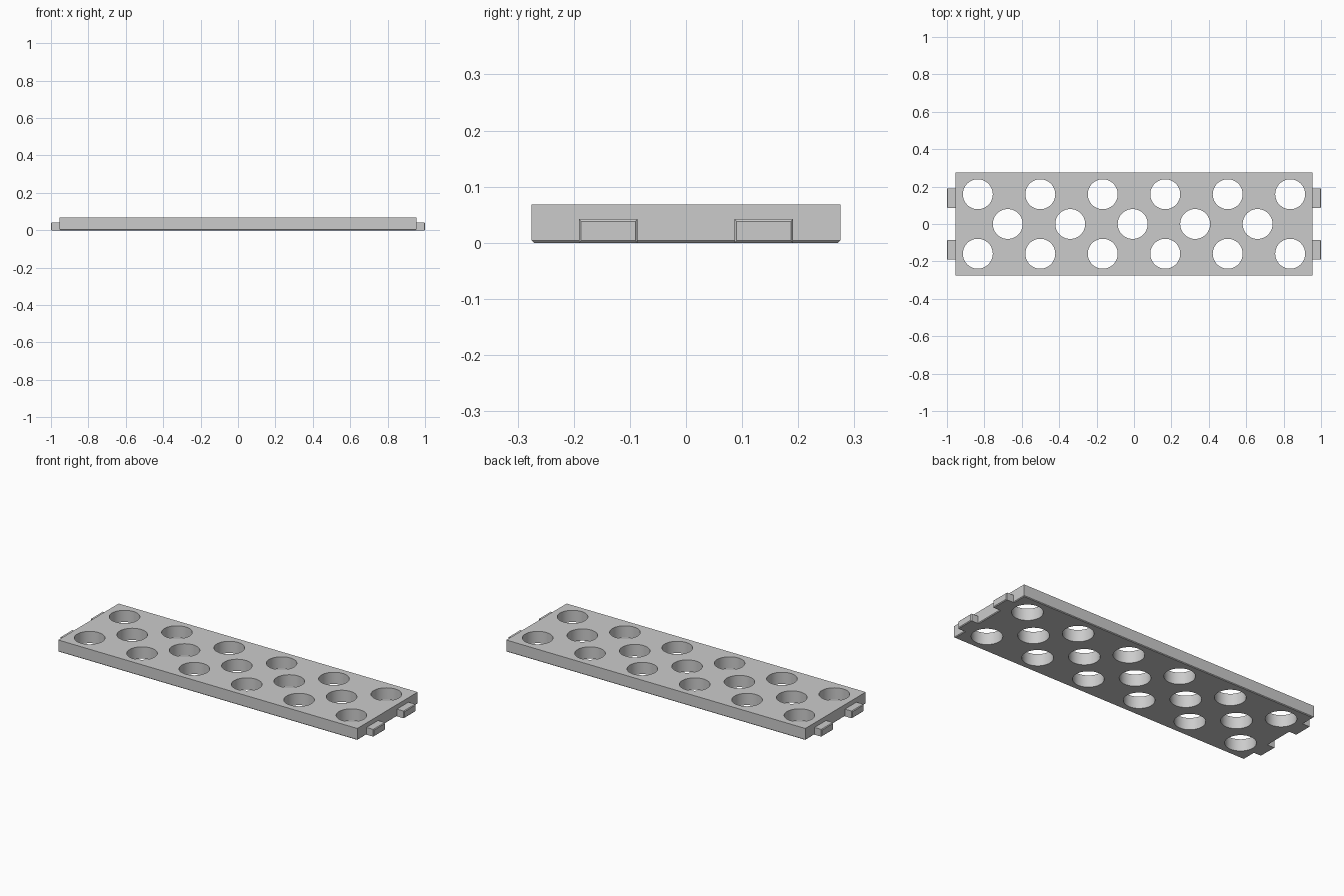
import bpy
import bmesh
import math
from mathutils import Matrix, Vector

default = bpy.data.objects.get("Cube")
if default:
    bpy.data.objects.remove(default, do_unlink=True)

HALF_X, HALF_Y, HEIGHT = 0.954, 0.275, 0.068
CHAMFER = 0.004
HOLE_RADIUS, HOLE_STEP, ROW_Y = 0.08, 0.334, 0.159

grey = bpy.data.materials.new("light grey")
grey.use_nodes = True
colour = (0.6, 0.6, 0.6, 1)
grey.diffuse_color = colour
grey.node_tree.nodes["Principled BSDF"].inputs["Base Color"].default_value = colour


def make_object(name, bm):
    mesh = bpy.data.meshes.new(name)
    bm.to_mesh(mesh)
    bm.free()
    mesh.materials.append(grey)
    obj = bpy.data.objects.new(name, mesh)
    bpy.context.collection.objects.link(obj)
    return obj


def chamfered_box(name, low, high, pick_edge):
    """Box between two corners, with the edges picked by midpoint chamfered."""
    low, high = Vector(low), Vector(high)
    bm = bmesh.new()
    bmesh.ops.create_cube(bm, size=1)
    bmesh.ops.scale(bm, vec=high - low, verts=bm.verts)
    bmesh.ops.translate(bm, vec=(low + high) / 2, verts=bm.verts)
    edges = [e for e in bm.edges
             if pick_edge((e.verts[0].co + e.verts[1].co) / 2)]
    bmesh.ops.bevel(bm, geom=edges, offset=CHAMFER, segments=1,
                    affect='EDGES', profile=0.5)
    return make_object(name, bm)


# Plate with a chamfered bottom rim
plate = chamfered_box("perforated_plate", (-HALF_X, -HALF_Y, 0),
                      (HALF_X, HALF_Y, HEIGHT), lambda m: m.z < 0.001)

# Staggered rows of round through holes
centres = [(HOLE_STEP * (i - 2.5), side * ROW_Y)
           for side in (-1, 1) for i in range(6)]
centres += [(HOLE_STEP * (i - 2) - 0.007, 0) for i in range(5)]
bm = bmesh.new()
for x, y in centres:
    bmesh.ops.create_cone(bm, cap_ends=True, segments=64, radius1=HOLE_RADIUS,
                          radius2=HOLE_RADIUS, depth=0.3,
                          matrix=Matrix.Translation((x, y, HEIGHT / 2)))
cutter = make_object("hole_cutter", bm)
cutter.hide_render = True

cut = plate.modifiers.new("holes", 'BOOLEAN')
cut.operation = 'DIFFERENCE'
cut.solver = 'EXACT'
cut.object = cutter
bpy.context.view_layer.objects.active = plate
bpy.ops.object.modifier_apply(modifier=cut.name)
bpy.data.objects.remove(cutter, do_unlink=True)

bpy.ops.object.select_all(action='DESELECT')
plate.select_set(True)
bpy.ops.object.shade_smooth_by_angle(angle=math.radians(30))

# Two connector tabs on each end, chamfered around the outer face
for end, side_name in ((1, "left"), (-1, "right")):
    for side, depth_name in ((-1, "front"), (1, "back")):
        xs = sorted((end * (HALF_X - CHAMFER), end))
        ys = sorted((side * 0.086, side * 0.191))
        chamfered_box(f"{side_name}_{depth_name}_tab",
                      (xs[0], ys[0], 0), (xs[1], ys[1], 0.042),
                      lambda m: m.x * end > 0.999)
